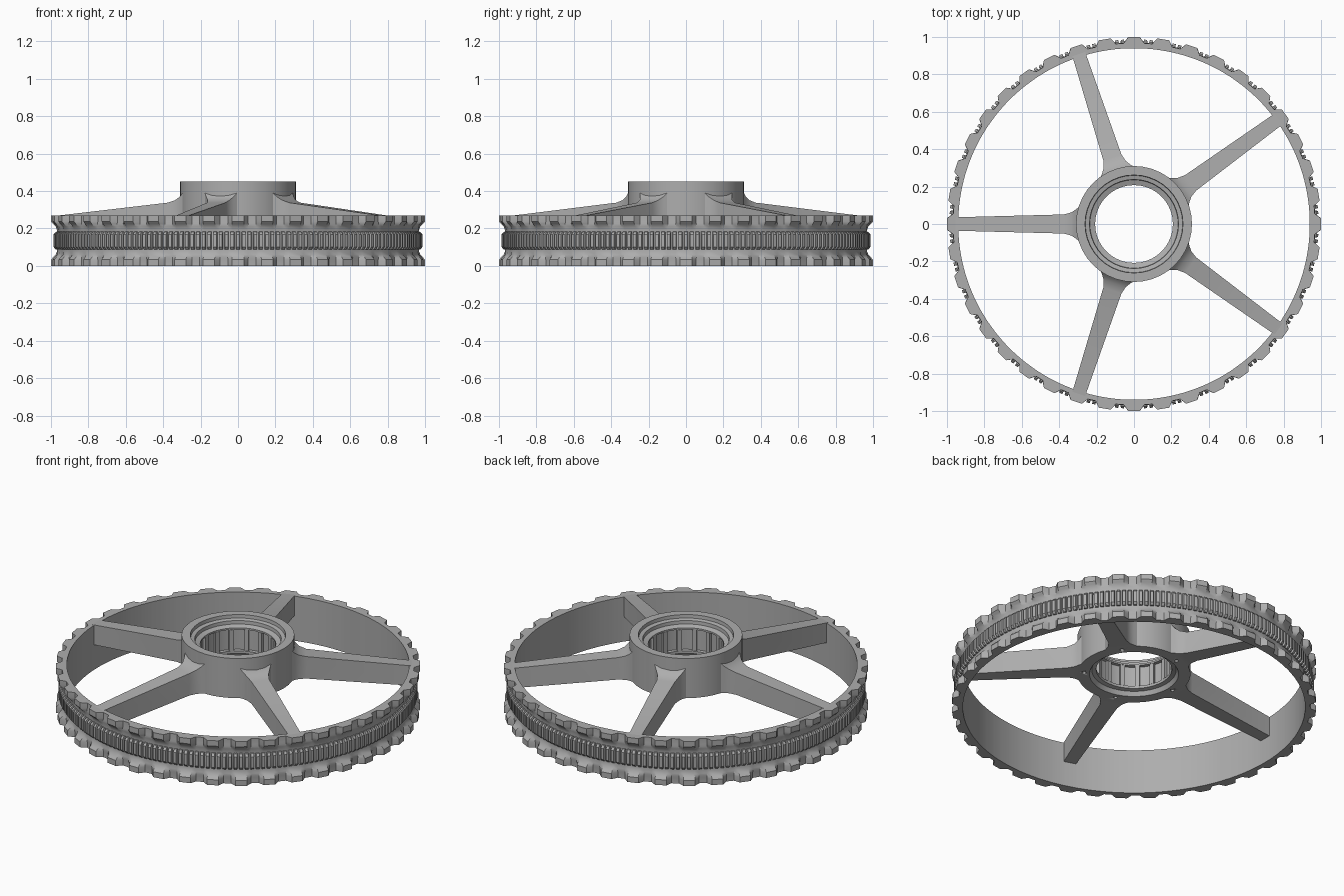
import bpy, bmesh
from math import cos, sin, tau, pi
from mathutils import Matrix

cube = bpy.data.objects.get("Cube")
if cube:
    bpy.data.objects.remove(cube, do_unlink=True)

grey = bpy.data.materials.new("satin grey")
grey.use_nodes = True
color = (0.42, 0.42, 0.42, 1)
grey.diffuse_color = color
bsdf = next(n for n in grey.node_tree.nodes if n.type == 'BSDF_PRINCIPLED')
bsdf.inputs["Base Color"].default_value = color


def finish(name, bm):
    """Turn a bmesh into a shaded, coloured object."""
    bmesh.ops.recalc_face_normals(bm, faces=bm.faces)
    mesh = bpy.data.meshes.new(name)
    bm.to_mesh(mesh)
    bm.free()
    mesh.materials.append(grey)
    ob = bpy.data.objects.new(name, mesh)
    bpy.context.collection.objects.link(ob)
    bpy.ops.object.select_all(action='DESELECT')
    ob.select_set(True)
    bpy.context.view_layer.objects.active = ob
    bpy.ops.object.shade_smooth_by_angle(angle=pi / 6)
    return ob


def skin(bm, loops, closed):
    """Join equal vertex loops with quads; cap the ends if not closed."""
    rows = [[bm.verts.new(p) for p in loop] for loop in loops]
    n = len(rows[0])
    for i in range(len(rows) if closed else len(rows) - 1):
        a, b = rows[i], rows[(i + 1) % len(rows)]
        for j in range(n):
            k = (j + 1) % n
            bm.faces.new((a[j], a[k], b[k], b[j]))
    if not closed:
        bm.faces.new(rows[0])
        bm.faces.new(rows[-1])


def toothed_ring(name, profile, count, tooth):
    """Spin a closed (radius, notch depth, z) profile; tooth is (phase, cut)."""
    loops = []
    for i in range(count):
        for phase, cut in tooth:
            a = tau * (i + phase) / count
            loops.append([((r - d * cut) * cos(a), (r - d * cut) * sin(a), z)
                          for r, d, z in profile])
    bm = bmesh.new()
    skin(bm, loops, True)
    return finish(name, bm)


# Rim: notched flanges at both edges with a smooth groove between them
mid = 0.135
half = [(1.0, 0.032, 0.135), (1.0, 0.032, 0.102), (0.99, 0.02, 0.09),
        (0.975, 0.006, 0.075), (0.968, 0, 0.055)]
profile = [(0.94, 0, mid + 0.135)]
profile += [(r, d, mid + z) for r, d, z in half]
profile += [(r, d, mid - z) for r, d, z in reversed(half)]
profile += [(0.94, 0, 0)]
toothed_ring("rim", profile, 40, [(-0.2, 0), (0.2, 0), (0.36, 1), (0.64, 1)])

# Fine gear band in the middle of the groove
band = [(0.955, 0, 0.185), (0.975, 0.008, 0.182), (0.987, 0.018, 0.168),
        (0.987, 0.018, 0.102), (0.975, 0.008, 0.088), (0.955, 0, 0.085)]
toothed_ring("gear_band", band, 200,
             [(-0.27, 0), (0.27, 0), (0.36, 1), (0.64, 1)])

# Hub with stepped seats and a recessed bore
hub_profile = [(0.31, 0.45), (0.262, 0.45), (0.26, 0.43), (0.238, 0.425),
               (0.236, 0.405), (0.208, 0.395), (0.208, 0.385), (0.226, 0.383),
               (0.226, 0.257), (0.208, 0.255), (0.208, 0.24), (0.232, 0.235),
               (0.245, 0.21), (0.31, 0.21)]
hub = toothed_ring("hub", [(r, 0, z) for r, z in hub_profile], 40, [(0, 0)])

# Small blind holes in the underside of the hub
spoke_angles = [pi + tau * i / 5 for i in range(5)]
bm = bmesh.new()
for a in spoke_angles:
    bmesh.ops.create_cone(bm, cap_ends=True, segments=12, radius1=0.011,
                          radius2=0.011, depth=0.06,
                          matrix=Matrix.Translation((0.275 * cos(a), 0.275 * sin(a), 0.21)))
cutter = finish("hole_cutter", bm)
cutter.hide_render = True
cut = hub.modifiers.new("holes", 'BOOLEAN')
cut.operation = 'DIFFERENCE'
cut.object = cutter
bpy.context.view_layer.objects.active = hub
bpy.ops.object.modifier_apply(modifier=cut.name)
bpy.data.objects.remove(cutter, do_unlink=True)

# Bars standing out from the bore wall
bm = bmesh.new()
for i in range(16):
    place = (Matrix.Rotation(tau * i / 16, 4, 'Z')
             @ Matrix.Translation((0.219, 0, 0.32))
             @ Matrix.Diagonal((0.022, 0.026, 0.128, 1)))
    bmesh.ops.create_cube(bm, size=1, matrix=place)
finish("bore_bars", bm)

# Spokes: flared at the hub, sloping down to the rim
stations = [(0.296, 0.09, 0.21, 0.39), (0.312, 0.077, 0.21, 0.37),
            (0.335, 0.062, 0.208, 0.352), (0.375, 0.051, 0.205, 0.338),
            (0.955, 0.036, 0.15, 0.27)]
for i, a in enumerate(spoke_angles):
    bm = bmesh.new()
    skin(bm, [[(r, -w, lo), (r, w, lo), (r, w, hi), (r, -w, hi)]
              for r, w, lo, hi in stations], False)
    bm.transform(Matrix.Rotation(a, 4, 'Z'))
    finish(f"spoke_{i + 1}", bm)
